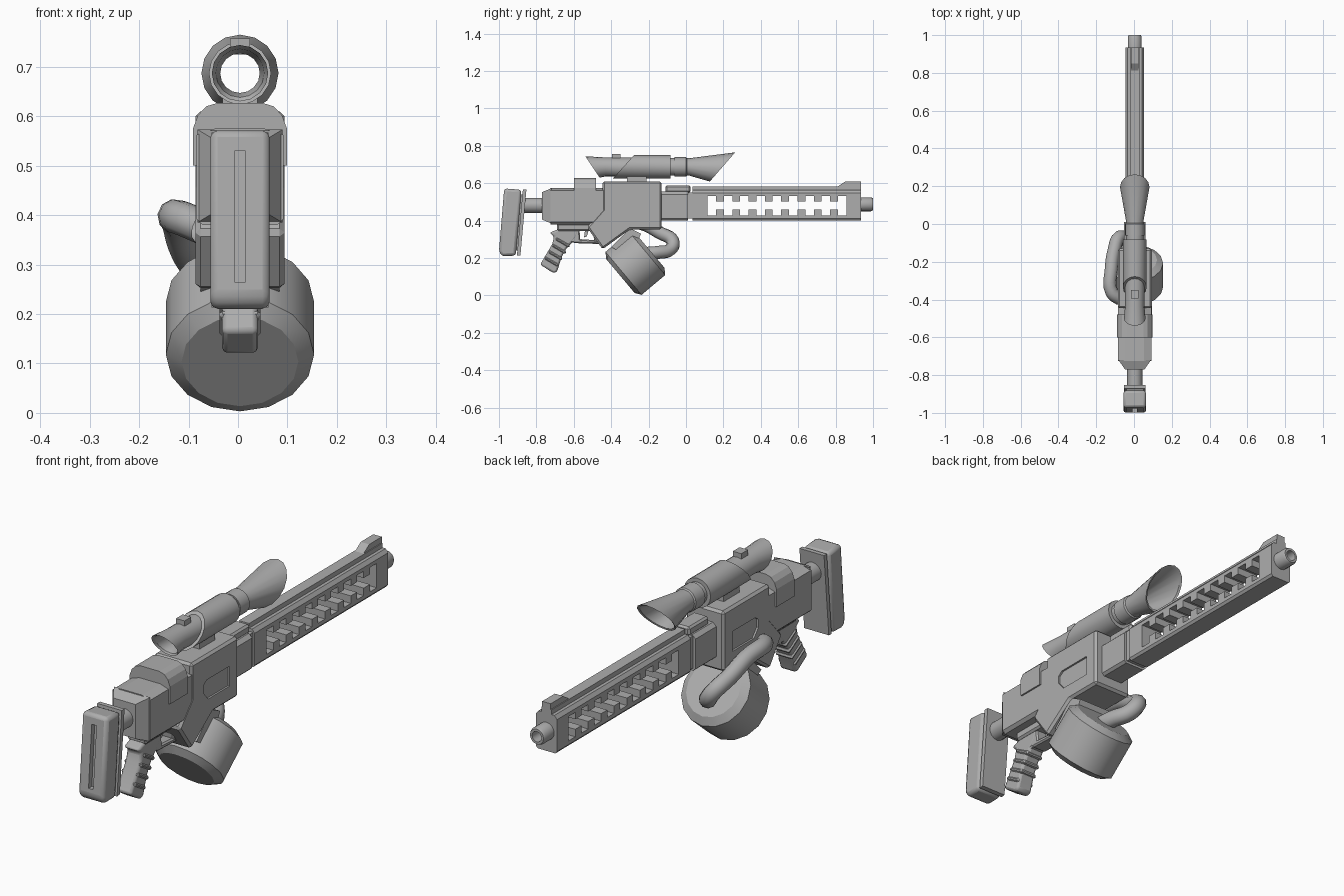
import bpy, bmesh, math
from mathutils import Vector

if "Cube" in bpy.data.objects:
    bpy.data.objects.remove(bpy.data.objects["Cube"])

CX = 0.004   # centre plane of the model
grey = bpy.data.materials.new("gunmetal_grey")
grey.use_nodes = True
grey.diffuse_color = (0.42, 0.42, 0.42, 1)
grey.node_tree.nodes["Principled BSDF"].inputs["Base Color"].default_value = grey.diffuse_color


def finish(name, bm, bevel=0, smooth=False, segments=1):
    bmesh.ops.recalc_face_normals(bm, faces=bm.faces)
    me = bpy.data.meshes.new(name)
    bm.to_mesh(me)
    bm.free()
    me.materials.append(grey)
    ob = bpy.data.objects.new(name, me)
    bpy.context.collection.objects.link(ob)
    if bevel:
        mod = ob.modifiers.new("bevel", "BEVEL")
        mod.width, mod.segments = bevel, segments
        mod.limit_method, mod.angle_limit = "ANGLE", math.radians(35)
    if smooth:
        bpy.ops.object.select_all(action="DESELECT")
        ob.select_set(True)
        bpy.context.view_layer.objects.active = ob
        bpy.ops.object.shade_smooth_by_angle(angle=math.radians(32))
    return ob


def prism(name, pts, lo, hi, axis="x", bevel=0, segments=1):
    """Side profile (y, z) pushed along x, or end profile (x, z) pushed along y."""
    bm = bmesh.new()
    def at(p, d):
        return (CX + d, p[0], p[1]) if axis == "x" else (CX + p[0], d, p[1])
    face = bm.faces.new([bm.verts.new(at(p, lo)) for p in pts])
    new = bmesh.ops.extrude_face_region(bm, geom=[face])["geom"]
    step = Vector((hi - lo, 0, 0) if axis == "x" else (0, hi - lo, 0))
    bmesh.ops.translate(bm, vec=step, verts=[v for v in new if isinstance(v, bmesh.types.BMVert)])
    return finish(name, bm, bevel, segments > 1, segments)


def box(name, half, y0, y1, z0, z1, bevel=0):
    return prism(name, [(y0, z0), (y1, z0), (y1, z1), (y0, z1)], -half, half, "x", bevel)


def mirrored(right):
    return right + [(-x, z) for x, z in reversed(right)]


def lathe(name, z, rings, sides=16, closed=False):
    """Rings of (y, radius, slant) skinned along y; slant leans a ring in z."""
    bm = bmesh.new()
    loops = []
    for y, r, slant in rings:
        loop = []
        for i in range(sides):
            a = math.tau * i / sides
            h = r * math.cos(a)
            loop.append(bm.verts.new((CX + r * math.sin(a), y + slant * h, z + h)))
        loops.append(loop)
    pairs = list(zip(loops, loops[1:]))
    if closed:
        pairs.append((loops[-1], loops[0]))
    else:
        bm.faces.new(loops[0])
        bm.faces.new(loops[-1])
    for a, b in pairs:
        for i in range(sides):
            j = (i + 1) % sides
            bm.faces.new((a[i], a[j], b[j], b[i]))
    return finish(name, bm, smooth=True)


def cut(ob, cutter):
    mod = ob.modifiers.new("cut", "BOOLEAN")
    mod.object, mod.operation, mod.solver = cutter, "DIFFERENCE", "EXACT"
    bpy.context.view_layer.update()
    me = bpy.data.meshes.new_from_object(ob.evaluated_get(bpy.context.evaluated_depsgraph_get()))
    ob.modifiers.clear()
    ob.data = me
    bpy.data.objects.remove(cutter)


# Receiver with shallow side panels
receiver = prism("receiver", [(-.446, .61), (-.13, .61), (-.13, .353), (-.3, .353), (-.446, .247),
                              (-.53, .365), (-.446, .46)], -.09, .09, bevel=.01)
panel = [(-.345, .505), (-.19, .505), (-.19, .42), (-.335, .42), (-.365, .455), (-.365, .49)]
for side in (-1, 1):
    cut(receiver, prism("panel_cutter", panel, side * .082, side * .12))

# Rear housing, hood and tapered end
prism("rear_housing", mirrored([(.075, .38), (.088, .392), (.088, .562), (.05, .575)]), -.725, -.44, "y")
prism("hood", mirrored([(.095, .5), (.095, .575), (.085, .602), (.068, .62), (.045, .627)]), -.6, -.48, "y")
end = box("housing_end", .086, -.77, -.72, .385, .573)
for v in end.data.vertices:
    if v.co.y < -.75:
        v.co.x = CX + (v.co.x - CX) * .6
        v.co.z = .479 + (v.co.z - .479) * .78

# Shoulder stock
lathe("stock_rod", .482, [(-.9, .04, 0), (-.75, .04, 0)])
pad = prism("stock_pad", [(-.972, .572), (-.88, .565), (-.91, .213), (-.985, .21), (-1, .235)],
            -.06, .06, bevel=.018, segments=2)
cut(pad, prism("slot_cutter", [(-1.05, .265), (-.975, .265), (-.955, .53), (-1.05, .53)], -.011, .011))
prism("stock_plate", [(-.872, .567), (-.853, .567), (-.885, .215), (-.904, .213)], -.058, .058)
prism("stock_spacer", [(-.9, .54), (-.86, .54), (-.89, .24), (-.925, .24)], -.045, .045)

# Pistol grip with finger ribs, and trigger guard
prism("grip", [(-.67, .36), (-.56, .375), (-.585, .31), (-.64, .25), (-.665, .205), (-.69, .125),
               (-.71, .12), (-.78, .165), (-.715, .275), (-.705, .315), (-.73, .335)],
      -.036, .036, bevel=.012, segments=2)
for i in range(4):
    y, z = -.635 - .02 * i, .262 - .034 * i
    prism("grip_rib", [(y - .065, z + .035), (y + .008, z - .008), (y + .016, z + .008), (y - .057, z + .05)],
          -.041, .041, bevel=.006)
box("lower_frame", .045, -.69, -.47, .345, .385, .008)
prism("guard_bar", [(-.62, .305), (-.48, .295), (-.46, .275), (-.6, .28)], -.035, .035, bevel=.006)
prism("guard_front", [(-.5, .36), (-.46, .36), (-.45, .275), (-.49, .285)], -.035, .035, bevel=.006)
prism("guard_rear", [(-.64, .36), (-.57, .36), (-.565, .29), (-.62, .28)], -.035, .035, bevel=.006)
prism("trigger", [(-.54, .35), (-.52, .35), (-.53, .315), (-.545, .31)], -.012, .012)

# Drum magazine, tipped to point its axis up and forward
drum = lathe("drum", 0, [(-.022, .118, 0), (0, .15, 0), (.165, .15, 0), (.187, .118, 0)])
drum.location = (0, -.334, .118)
drum.rotation_euler = (math.radians(40), 0, 0)
prism("drum_neck", [(-.4, .26), (-.3, .36), (-.24, .33), (-.3, .2)], -.08, .08)

# Feed hose from the receiver side to the drum face
curve = bpy.data.curves.new("feed_hose_path", "CURVE")
curve.dimensions = "3D"
curve.bevel_depth, curve.bevel_resolution, curve.resolution_u = .035, 3, 5
path = [(-.07, -.4, .375), (-.118, -.36, .395), (-.12, -.24, .385), (-.105, -.14, .335),
        (-.078, -.07, .29), (-.045, -.085, .245), (-.01, -.15, .23), (0, -.21, .225)]
spline = curve.splines.new("BEZIER")
spline.bezier_points.add(len(path) - 1)
for point, co in zip(spline.bezier_points, path):
    point.co = co
    point.handle_left_type = point.handle_right_type = "AUTO"
curve.materials.append(grey)
bpy.context.collection.objects.link(bpy.data.objects.new("feed_hose", curve))

# Barrel shroud joined to the receiver by a collar
prism("collar", mirrored([(.045, .402), (.056, .412), (.056, .54), (.04, .555)]), -.135, .01, "y")
box("collar_rail", .036, -.11, .025, .55, .588, .008)
box("shroud_neck", .043, 0, .04, .412, .55)
shroud = prism("shroud", mirrored([(.042, .402), (.05, .412), (.05, .548), (.038, .563)]), .035, .935, "y")

# Toothed window through the shroud
start, notch, tooth, count = .115, .0455, .0416, 9
top, bottom = [], []
for i in range(count):
    a = start + i * (notch + tooth)
    b = a + notch
    top += [(a, .532), (b, .532)]
    bottom += [(a, .428), (b, .428)]
    if i < count - 1:
        top += [(b, .503), (b + tooth, .503)]
        bottom += [(b, .46), (b + tooth, .46)]
cut(shroud, prism("window_cutter", top + bottom[::-1], -.1, .1))

# Top rail, front sight and muzzle
box("top_rail", .024, .035, .935, .555, .583)
prism("front_sight", [(.8, .575), (.85, .608), (.935, .608), (.935, .575)], -.02, .02)
lathe("muzzle", .487, [(.92, .037, 0), (.99, .037, 0), (1, .032, 0), (1, .022, 0), (.92, .022, 0)], closed=True)

# Hollow scope: slanted eyepiece, main tube, neck ring and flared bell
lathe("scope", .687, [(-.5, .057, -.67), (-.43, .051, 0), (-.335, .051, .9), (-.335, .063, .9),
                      (-.082, .063, 0), (-.082, .047, 0), (-.062, .047, 0), (-.062, .052, 0),
                      (.0, .052, 0), (.005, .047, 0), (.02, .047, 0), (.195, .078, .87),
                      (.19, .07, .87), (.02, .04, 0), (-.43, .04, 0), (-.49, .049, -.67)], closed=True)
box("scope_knob", .02, -.395, -.35, .725, .757)
box("scope_mount", .035, -.315, -.21, .6, .645)
